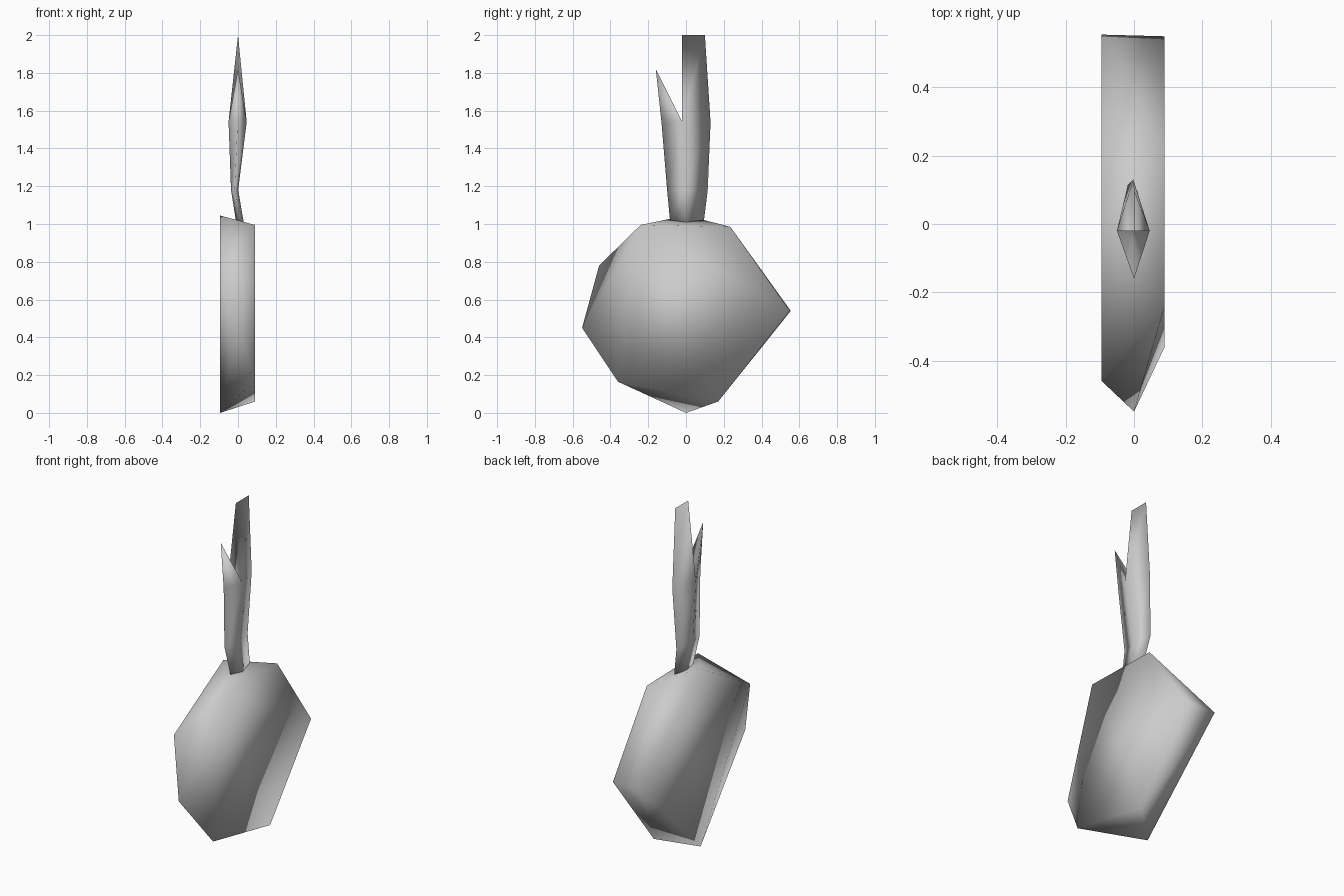
import bpy, bmesh

if "Cube" in bpy.data.objects:
    bpy.data.objects.remove(bpy.data.objects["Cube"])

grey = bpy.data.materials.new("stone_grey")
grey.diffuse_color = (0.6, 0.6, 0.6, 1)
grey.use_nodes = True
grey.node_tree.nodes["Principled BSDF"].inputs["Base Color"].default_value = grey.diffuse_color


def finish(bm, name):
    bmesh.ops.recalc_face_normals(bm, faces=bm.faces)
    for f in bm.faces:
        f.smooth = True
    mesh = bpy.data.meshes.new(name)
    bm.to_mesh(mesh)
    bm.free()
    mesh.materials.append(grey)
    obj = bpy.data.objects.new(name, mesh)
    bpy.context.collection.objects.link(obj)
    return obj


# Faceted slab: left outline, right outline and one front point, hulled together
left = [(0, 1.045), (-0.46, 0.78), (0, 0), (0.555, 0.54)]
right = [(-0.24, 0.995), (0.235, 0.985), (0.55, 0.54), (0.17, 0.06), (-0.36, 0.165)]
bm = bmesh.new()
for x, outline in ((-0.095, left), (0.09, right)):
    for y, z in outline:
        bm.verts.new((x, y, z))
bm.verts.new((0, -0.55, 0.45))
bmesh.ops.convex_hull(bm, input=bm.verts)
finish(bm, "stone_slab")

# Forked blade: diamond rings (front, right, back, left) stacked upwards
# each ring: centre x, half width, side y, front y, back y, side z, end z
rings = [(0.010, 0.020, 0.0, -0.085, 0.095, 1.01, 1.02),
         (-0.018, 0.019, -0.01, -0.100, 0.115, 1.18, 1.18),
         (-0.002, 0.048, -0.02, -0.130, 0.130, 1.54, 1.54)]
bm = bmesh.new()
loops = []
for cx, w, ys, yf, yb, zs, ze in rings:
    loops.append([bm.verts.new(p) for p in
                  ((cx, yf, ze), (cx + w, ys, zs), (cx, yb, ze), (cx - w, ys, zs))])
for lo, hi in zip(loops, loops[1:]):
    for i in range(4):
        j = (i + 1) % 4
        bm.faces.new((lo[i], lo[j], hi[j], hi[i]))
bm.faces.new(loops[0][::-1])

# Short front prong ends in a point, tall back prong in a chisel edge
f, r, b, l = loops[-1]
tip = bm.verts.new((0, -0.16, 1.82))
edge_front = bm.verts.new((0, -0.02, 2.0))
edge_back = bm.verts.new((0, 0.10, 2.0))
for face in ((f, r, tip), (l, f, tip), (r, l, tip),
             (r, b, edge_back, edge_front), (b, l, edge_front, edge_back),
             (l, r, edge_front)):
    bm.faces.new(face)
finish(bm, "forked_blade")
